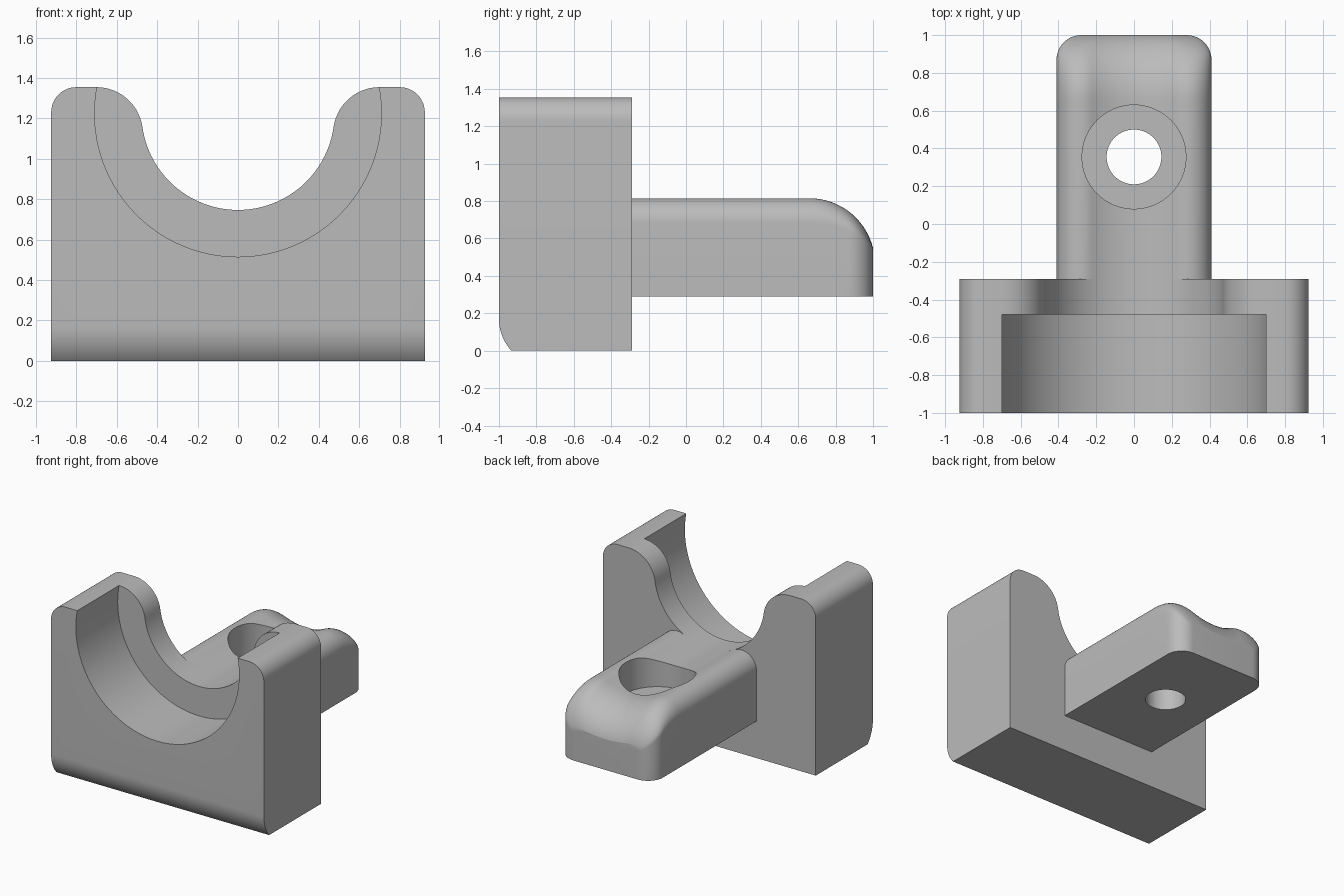
import bpy, bmesh
from math import sin, cos, asin, atan2, sqrt, pi, radians, hypot

cube = bpy.data.objects.get("Cube")
if cube:
    bpy.data.objects.remove(cube, do_unlink=True)

grey = bpy.data.materials.new("plain grey")
grey.use_nodes = True
grey.diffuse_color = (0.5, 0.5, 0.5, 1)
grey.node_tree.nodes["Principled BSDF"].inputs["Base Color"].default_value = (0.5, 0.5, 0.5, 1)

# Shared dimensions
BACK, STEP, FRONT = -0.29, -0.48, -1.0
TOP, HALF_W = 1.355, 0.925
AXIS_Z, SADDLE_R, POCKET_R = 1.225, 0.478, 0.71
ARM_W, ARM_TOP, ARM_BASE, ARM_R = 0.41, 0.815, 0.29, 0.13
END_R, END_Y = 0.35, 0.66


def arc(cx, cz, r, a0, a1, n):
    return [(cx + r * cos(a0 + (a1 - a0) * i / n),
             cz + r * sin(a0 + (a1 - a0) * i / n)) for i in range(n + 1)]


def mirrored(half):
    """Close a right-hand outline with its reflection."""
    return half + [(-x, z) for x, z in reversed(half) if x > 1e-5]


def loft(name, rings):
    """Skin closed rings of equal length and cap both ends."""
    bm = bmesh.new()
    rows = [[bm.verts.new(p) for p in ring] for ring in rings]
    n = len(rows[0])
    for a, b in zip(rows, rows[1:]):
        for i in range(n):
            j = (i + 1) % n
            bm.faces.new((a[i], a[j], b[j], b[i]))
    bm.faces.new(rows[0])
    bm.faces.new(rows[-1])
    bmesh.ops.recalc_face_normals(bm, faces=bm.faces)
    mesh = bpy.data.meshes.new(name)
    bm.to_mesh(mesh)
    bm.free()
    mesh.materials.append(grey)
    obj = bpy.data.objects.new(name, mesh)
    bpy.context.collection.objects.link(obj)
    return obj


def prism_y(name, outline, y0, y1):
    return loft(name, [[(x, y, z) for x, z in outline] for y in (y0, y1)])


def drill(name, cy, r, z0, z1):
    circle = arc(0, cy, r, 0, 2 * pi, 64)[:-1]
    return loft(name, [[(x, y, z) for x, y in circle] for z in (z0, z1)])


def boolean(obj, cutter, operation="DIFFERENCE"):
    mod = obj.modifiers.new("cut", "BOOLEAN")
    mod.operation, mod.solver, mod.object = operation, "EXACT", cutter
    graph = bpy.context.evaluated_depsgraph_get()
    obj.data = bpy.data.meshes.new_from_object(obj.evaluated_get(graph))
    obj.modifiers.clear()
    bpy.data.objects.remove(cutter, do_unlink=True)


def smooth(obj):
    bpy.ops.object.select_all(action="DESELECT")
    obj.select_set(True)
    bpy.context.view_layer.objects.active = obj
    bpy.ops.object.shade_smooth_by_angle(angle=radians(13))


# Saddle block: rounded shoulders flowing into the cradle
lip = 0.23
lip_z = TOP - lip
lip_x = sqrt((SADDLE_R + lip) ** 2 - (AXIS_Z - lip_z) ** 2)
half = [(0, 0), (HALF_W, 0)]
half += arc(HALF_W - 0.125, TOP - 0.125, 0.125, 0, pi / 2, 12)
half += arc(lip_x, lip_z, lip, pi / 2, atan2(AXIS_Z - lip_z, -lip_x), 14)
half += arc(0, AXIS_Z, SADDLE_R, atan2(lip_z - AXIS_Z, lip_x), -pi / 2, 28)[1:]
block = prism_y("saddle_block", mirrored(half), FRONT, BACK)

# Wider front pocket
ring = arc(0, AXIS_Z, POCKET_R, 0, 2 * pi, 96)[:-1]
boolean(block, prism_y("pocket_cutter", ring, FRONT - 0.3, STEP))

# Rounded lower front edge
toe = [(y, z) for y, z in arc(FRONT + 0.25, 0.17, 0.25, pi, pi + asin(0.17 / 0.25), 10)]
side = [(0, 0), (0, 2), (FRONT, 2)] + toe
boolean(block, loft("side_envelope", [[(x, y, z) for y, z in side] for x in (-1.2, 1.2)]),
        "INTERSECT")
smooth(block)

# Arm: channelled top with rounded rims, drooping toward a rounded end
rim_x, rim_z = ARM_W - ARM_R, ARM_TOP - ARM_R
crest = arc(rim_x, rim_z, ARM_R, 0, atan2(AXIS_Z - rim_z, -rim_x), 16)
crest += arc(0, AXIS_Z, SADDLE_R, atan2(rim_z - AXIS_Z, rim_x), -pi / 2, 10)[1:]
corner_y = 1 - ARM_R
stations = [BACK] + [END_Y + (corner_y - END_Y) * i / 10 for i in range(10)]
stations += [corner_y + ARM_R * sin(pi / 2 * i / 12) for i in range(13)]
rings = []
for y in stations:
    droop = asin(max(0, y - END_Y) / END_R)
    top = ARM_TOP - END_R * (1 - cos(droop))
    inset = max(0, y - corner_y)
    width = rim_x + sqrt(max(0, ARM_R ** 2 - inset ** 2))
    half = [(0, ARM_BASE), (width, ARM_BASE)]
    half += [(x * width / ARM_W, top - (ARM_TOP - z) * cos(droop)) for x, z in crest]
    half[-1] = (0, half[-1][1])
    rings.append([(x, y, z) for x, z in mirrored(half)])
arm = loft("mounting_arm", rings)

# Counterbored screw hole
boolean(arm, drill("counterbore_cutter", 0.355, 0.275, 0.57, 1.2))
boolean(arm, drill("hole_cutter", 0.355, 0.145, 0.1, 1.2))
smooth(arm)
